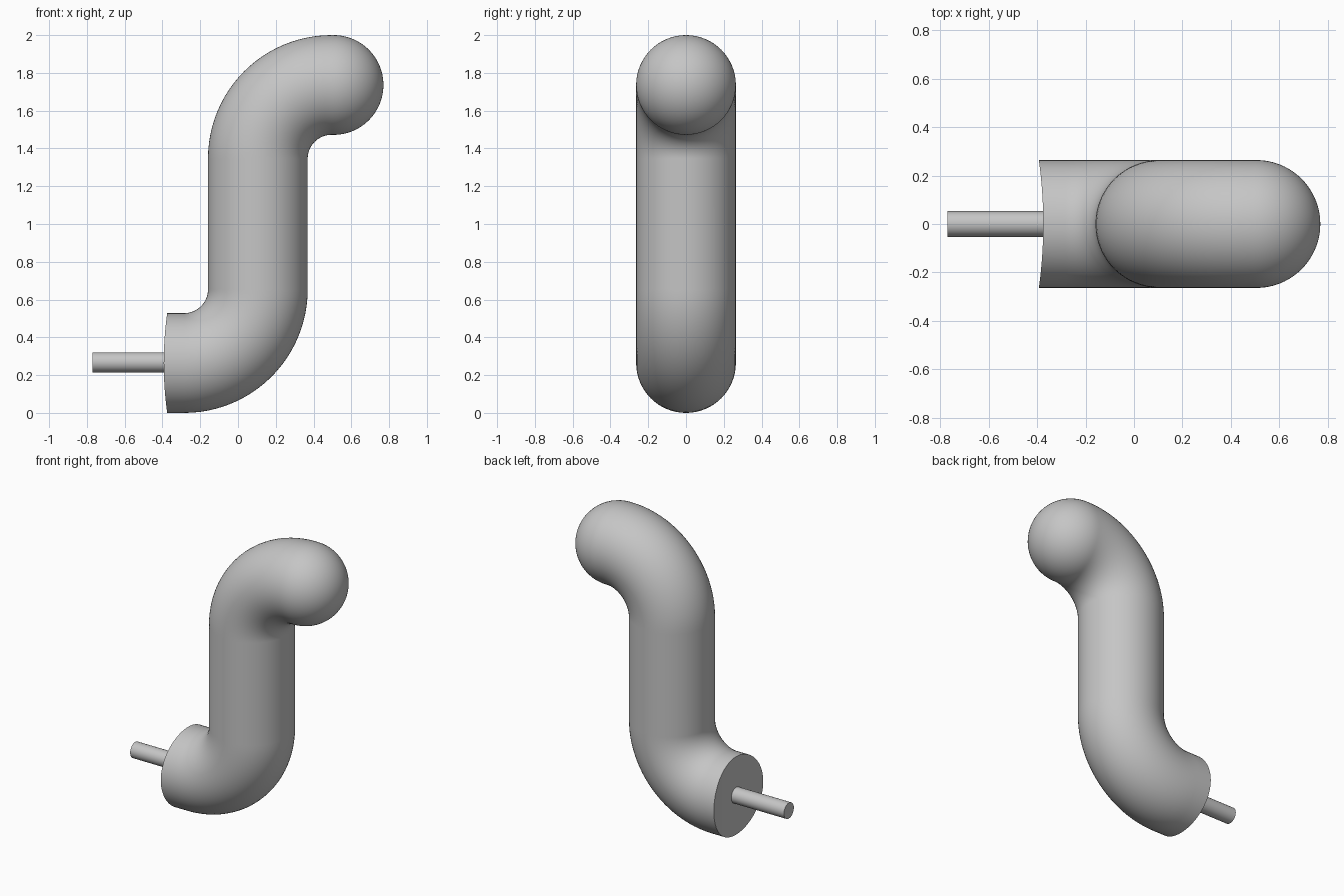
import bpy, bmesh, math
from mathutils import Matrix, Vector

cube = bpy.data.objects.get("Cube")
if cube:
    bpy.data.objects.remove(cube, do_unlink=True)

SIDES = 64
RADIUS = 0.264      # tube radius
BEND = 0.39         # bend radius of the centre line
STEM_X = 0.105
TOP_Z = 2 - RADIUS
BASE_X = -0.375
TIP_X = 0.77 - RADIUS

grey = bpy.data.materials.new("plain grey")
grey.use_nodes = True
colour = (0.56, 0.56, 0.56, 1)
grey.diffuse_color = colour
grey.node_tree.nodes["Principled BSDF"].inputs["Base Color"].default_value = colour


def finish(bm, name):
    bmesh.ops.recalc_face_normals(bm, faces=bm.faces)
    mesh = bpy.data.meshes.new(name)
    bm.to_mesh(mesh)
    bm.free()
    mesh.materials.append(grey)
    obj = bpy.data.objects.new(name, mesh)
    bpy.context.collection.objects.link(obj)
    bpy.ops.object.select_all(action='DESELECT')
    obj.select_set(True)
    bpy.context.view_layer.objects.active = obj
    bpy.ops.object.shade_smooth_by_angle(angle=math.radians(35))


# Centre line of the S-shaped tube: (x, z, tangent angle, ring radius)
path = [(BASE_X, RADIUS, 0, RADIUS)]
steps = 24
for i in range(steps + 1):
    a = math.pi / 2 * i / steps
    path.append((STEM_X - BEND + BEND * math.sin(a),
                 RADIUS + BEND - BEND * math.cos(a), a, RADIUS))
for i in range(steps + 1):
    a = math.pi / 2 * (1 - i / steps)
    path.append((STEM_X + BEND - BEND * math.sin(a),
                 TOP_Z - BEND + BEND * math.cos(a), a, RADIUS))
# Rounded tip
for i in range(steps):
    a = math.pi / 2 * i / steps
    path.append((TIP_X + RADIUS * math.sin(a), TOP_Z, 0, RADIUS * math.cos(a)))

bm = bmesh.new()
rings = []
for x, z, angle, r in path:
    normal = Vector((-math.sin(angle), 0, math.cos(angle)))
    ring = []
    for k in range(SIDES):
        t = math.tau * k / SIDES
        ring.append(bm.verts.new(Vector((x, 0, z)) + normal * r * math.sin(t)
                                 + Vector((0, r * math.cos(t), 0))))
    rings.append(ring)
# Mounting end hollowed to sit against an upright round surface
for v in rings[0]:
    v.co.x -= 0.26 * v.co.y ** 2
for a, b in zip(rings, rings[1:]):
    for k in range(SIDES):
        n = (k + 1) % SIDES
        bm.faces.new((a[k], a[n], b[n], b[k]))
# Mounting face in upright strips
base = rings[0]
for k in range(SIDES // 2):
    strip = [base[k], base[k + 1], base[-k - 1], base[-k % SIDES]]
    bm.faces.new(list(dict.fromkeys(strip)))
# Tip pole
pole = bm.verts.new((TIP_X + RADIUS, 0, TOP_Z))
for k in range(SIDES):
    bm.faces.new((rings[-1][k], rings[-1][(k + 1) % SIDES], pole))
finish(bm, "hook_body")

# Mounting dowel
bm = bmesh.new()
bmesh.ops.create_cone(bm, cap_ends=True, segments=32, radius1=0.053,
                      radius2=0.053, depth=0.42)
bmesh.ops.rotate(bm, verts=bm.verts, cent=(0, 0, 0),
                 matrix=Matrix.Rotation(math.pi / 2, 3, 'Y'))
bmesh.ops.translate(bm, verts=bm.verts, vec=(-0.56, 0, 0.268))
finish(bm, "mounting_dowel")
